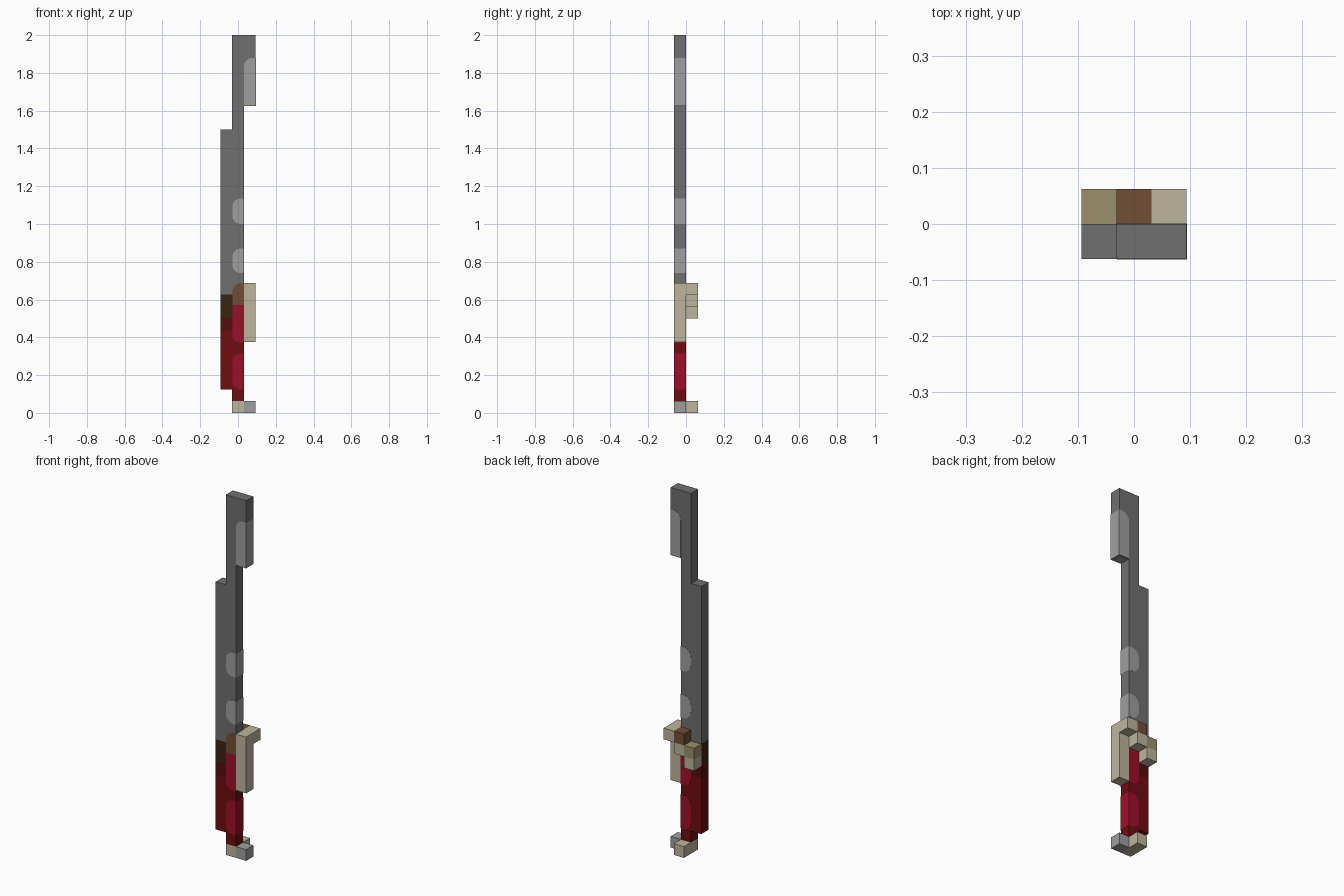
import bpy, bmesh, math

cube = bpy.data.objects.get("Cube")
if cube:
    bpy.data.objects.remove(cube, do_unlink=True)

U = 0.0625          # size of one block
X0 = -1.5 * U       # left edge of the block grid


def srgb(h):
    out = []
    for i in (0, 2, 4):
        c = int(h[i:i + 2], 16) / 255
        out.append(c / 12.92 if c <= 0.04045 else ((c + 0.055) / 1.055) ** 2.4)
    return (*out, 1.0)


def material(name, h):
    m = bpy.data.materials.new(name)
    m.use_nodes = True
    m.diffuse_color = srgb(h)
    bsdf = next(n for n in m.node_tree.nodes if n.type == 'BSDF_PRINCIPLED')
    bsdf.inputs["Base Color"].default_value = srgb(h)
    return m


STEEL = material("dark_steel", "707070")
LIGHT = material("light_steel", "A09F9F")
RED = material("dark_red", "700C10")
DEEP = material("deep_red", "560C0F")
CRIMSON = material("crimson", "9E0F28")
DARK_BROWN = material("dark_brown", "3A2411")
BROWN = material("brown", "724E36")
BONE = material("bone", "BDB59C")
OLIVE = material("olive_bone", "9B8F6B")


def prism(name, outline, y0, y1, mats, cuts=()):
    """Extrude an x-z outline along y; cut into height bands, one material each."""
    bm = bmesh.new()
    face = bm.faces.new([bm.verts.new((x, y0, z)) for x, z in outline])
    ext = bmesh.ops.extrude_face_region(bm, geom=[face])
    for v in ext["geom"]:
        if isinstance(v, bmesh.types.BMVert):
            v.co.y = y1
    for z in cuts:
        bmesh.ops.bisect_plane(bm, geom=bm.verts[:] + bm.edges[:] + bm.faces[:],
                               plane_co=(0, 0, z), plane_no=(0, 0, 1))
    bmesh.ops.recalc_face_normals(bm, faces=bm.faces[:])
    for f in bm.faces:
        f.material_index = sum(f.calc_center_median().z > z for z in cuts)
    me = bpy.data.meshes.new(name)
    bm.to_mesh(me)
    bm.free()
    for m in mats:
        me.materials.append(m)
    ob = bpy.data.objects.new(name, me)
    bpy.context.collection.objects.link(ob)
    return ob


def block(name, col, z0, z1, mats, y0=-U, y1=0.0, cuts=()):
    """Box one block wide in grid column col."""
    a, b = X0 + col * U, X0 + (col + 1) * U
    return prism(name, [(a, z0), (b, z0), (b, z1), (a, z1)], y0, y1, mats, cuts)


def patch(name, col, z0, z1, mat, low=True, high=True, r=0.045):
    """Thin inlay wrapping the front, edge and back, rounded on its inner corners."""
    e = 0.001
    a, b = X0 + col * U + 0.001, X0 + (col + 1) * U + e
    pts = [(b, z0), (b, z1)]
    arc = [math.radians(15 * i) for i in range(7)]
    if high:
        pts += [(a + r - r * math.sin(t), z1 - r + r * math.cos(t)) for t in arc]
    else:
        pts.append((a, z1))
    if low:
        pts += [(a + r - r * math.cos(t), z0 + r - r * math.sin(t)) for t in arc]
    else:
        pts.append((a, z0))
    return prism(name, pts, -U - e, e, [mat])


# Blade and grip: one stepped slab with colour bands by height
L, A, B, R = X0, X0 + U, X0 + 2 * U, X0 + 3 * U
prism("blade_and_grip",
      [(A, U), (B, U), (B, 26 * U), (R, 26 * U), (R, 2.0), (A, 2.0),
       (A, 24 * U), (L, 24 * U), (L, 2 * U), (A, 2 * U)],
      -U, 0.0, [RED, DEEP, DARK_BROWN, STEEL], (0.4325, 0.505, 0.626))

# Inlays along the cutting edge
patch("tip_inlay", 2, 26 * U, 1.88, LIGHT, low=False)
patch("upper_edge_inlay", 1, 1.0, 1.135, LIGHT)
patch("lower_edge_inlay", 1, 0.74, 0.87, LIGHT)
patch("grip_upper_inlay", 1, 0.37, 0.57, CRIMSON, high=False)
patch("grip_lower_inlay", 1, 0.125, 0.315, CRIMSON)
patch("collar_inlay", 1, 0.57, 11 * U, BROWN, low=False)

# Guard: front bar and the stepped blocks behind
block("guard_bar", 2, 6 * U, 11 * U, [BONE])
block("guard_back_outer", 2, 10 * U, 11 * U, [BONE], 0.0, U)
block("guard_back_middle", 1, 9 * U, 11 * U, [BONE, BROWN], 0.0, U, (10 * U,))
block("guard_back_inner", 0, 8 * U, 10 * U, [BONE, OLIVE], 0.0, U, (9 * U,))

# Pommel
block("pommel", 1, 0.0, U, [BONE], -U, U)
block("pommel_stud", 2, 0.0, U, [LIGHT])
